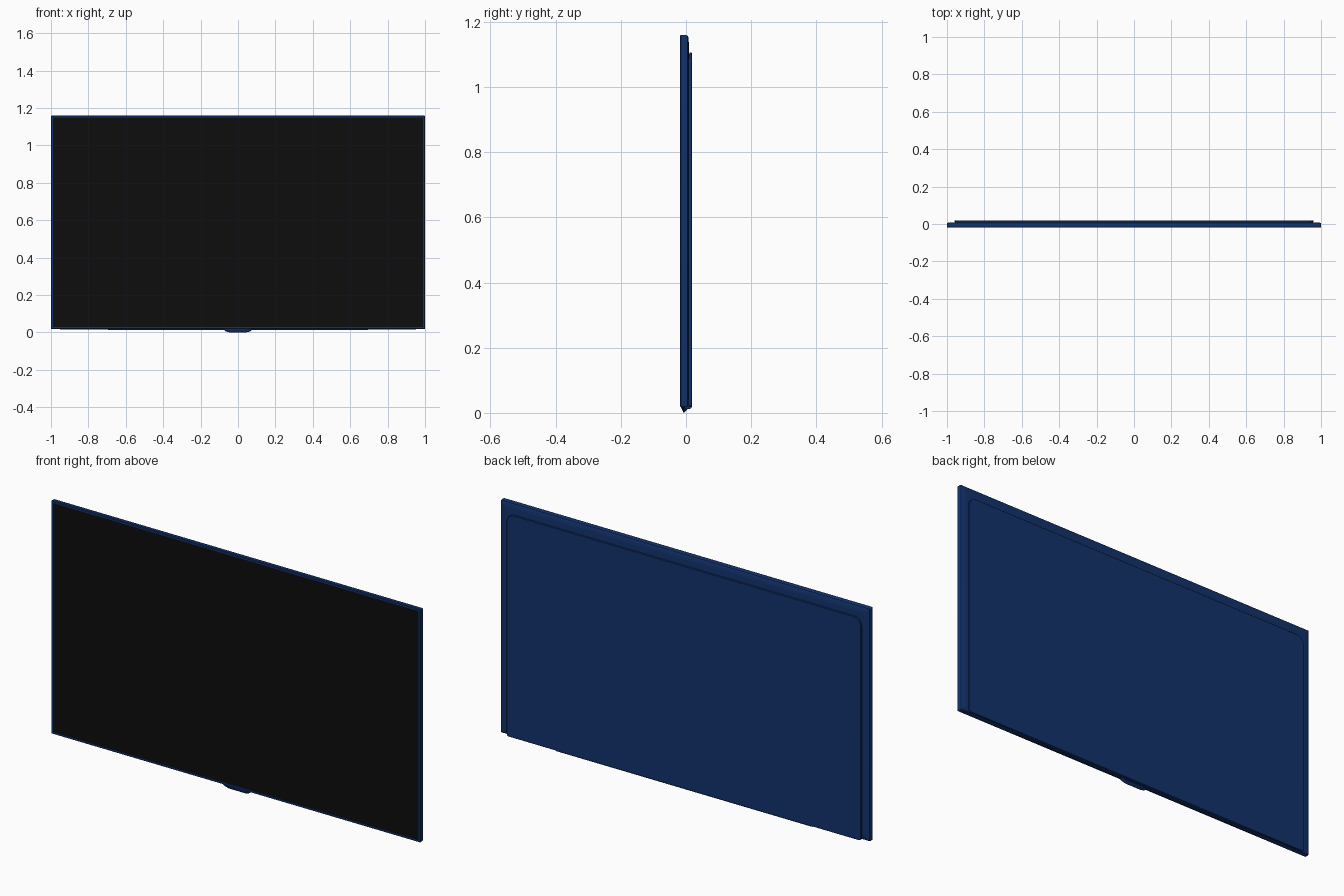
import bpy, bmesh, math

if "Cube" in bpy.data.objects:
    bpy.data.objects.remove(bpy.data.objects["Cube"])


def material(name, rgb):
    m = bpy.data.materials.new(name)
    m.diffuse_color = (*rgb, 1)
    m.use_nodes = True
    m.node_tree.nodes["Principled BSDF"].inputs["Base Color"].default_value = m.diffuse_color
    return m


blue = material("navy_shell", (0.006, 0.032, 0.15))
black = material("black_glass", (0.004, 0.004, 0.004))


def outline(hw, z0, z1, r_top, r_bot, seg=6):
    """Rounded rectangle in the x-z plane, counter-clockwise seen from the front."""
    pts = []
    for sx, z, r, start in ((1, z0, r_bot, -90), (1, z1, r_top, 0),
                            (-1, z1, r_top, 90), (-1, z0, r_bot, 180)):
        cx, cz = sx * (hw - r), z + r if z == z0 else z - r
        for i in range(seg + 1):
            a = math.radians(start + 90 * i / seg)
            pts.append((cx + r * math.cos(a), cz + r * math.sin(a)))
    return pts


def loft(name, rings, mat):
    """Join (outline, y) rings from front to back and cap both ends."""
    bm = bmesh.new()
    loops = [[bm.verts.new((x, y, z)) for x, z in pts] for pts, y in rings]
    n = len(loops[0])
    for a, b in zip(loops, loops[1:]):
        for i in range(n):
            j = (i + 1) % n
            bm.faces.new((a[i], b[i], b[j], a[j]))
    bm.faces.new(loops[0])
    bm.faces.new(loops[-1][::-1])
    bmesh.ops.recalc_face_normals(bm, faces=bm.faces)
    me = bpy.data.meshes.new(name)
    bm.to_mesh(me)
    bm.free()
    me.materials.append(mat)
    ob = bpy.data.objects.new(name, me)
    bpy.context.collection.objects.link(ob)
    bpy.context.view_layer.objects.active = ob
    ob.select_set(True)
    bpy.ops.object.shade_smooth_by_angle(angle=math.radians(35))
    ob.select_set(False)
    return ob


def inset_rings(profile, hw, z0, z1, r_top, r_bot):
    return [(outline(hw - d, z0 + d, z1 - d, max(r_top - d, 0.001), max(r_bot - d, 0.001)), y)
            for d, y in profile]


# Main frame: recessed front, rounded rim, softly sloped back
loft("frame", inset_rings([(0.011, -0.0155), (0.010, -0.018), (0.002, -0.018), (0, -0.016),
                           (0, 0.001), (0.002, 0.005), (0.007, 0.0075), (0.03, 0.009)],
                          1.0, 0.018, 1.159, 0.004, 0.004), blue)

# Screen glass sitting in the frame
loft("screen", inset_rings([(0, -0.0172), (0, -0.0150)],
                           0.9895, 0.0285, 1.1485, 0.001, 0.001), black)

# Rear cover with rounded upper corners, separated by a thin shadow gap
loft("rear_cover_gap", inset_rings([(0.004, 0.007), (0.004, 0.011)],
                                   0.96, 0.016, 1.105, 0.04, 0.012), blue)
loft("rear_cover", inset_rings([(0, 0.0105), (0, 0.0165), (0.0015, 0.018)],
                               0.96, 0.016, 1.105, 0.04, 0.012), blue)

# Slim speaker strip under the frame
loft("speaker_strip", [(outline(0.695, 0.012, 0.03, 0.001, 0.001, 2), y)
                       for y in (-0.004, 0.014)], blue)


# Wedge-shaped sensor housing under the centre
def trapezoid(top, bottom, z):
    return [(-top, 0.024), (-bottom - 0.02, z + (0.018 - z) * 0.3), (-bottom, z),
            (bottom, z), (bottom + 0.02, z + (0.018 - z) * 0.3), (top, 0.024)]


loft("sensor_housing", [(trapezoid(0.085, 0.045, 0.017), -0.016),
                        (trapezoid(0.085, 0.045, 0.0), -0.007),
                        (trapezoid(0.085, 0.045, 0.002), -0.004),
                        (trapezoid(0.085, 0.045, 0.013), 0.007)], blue)
